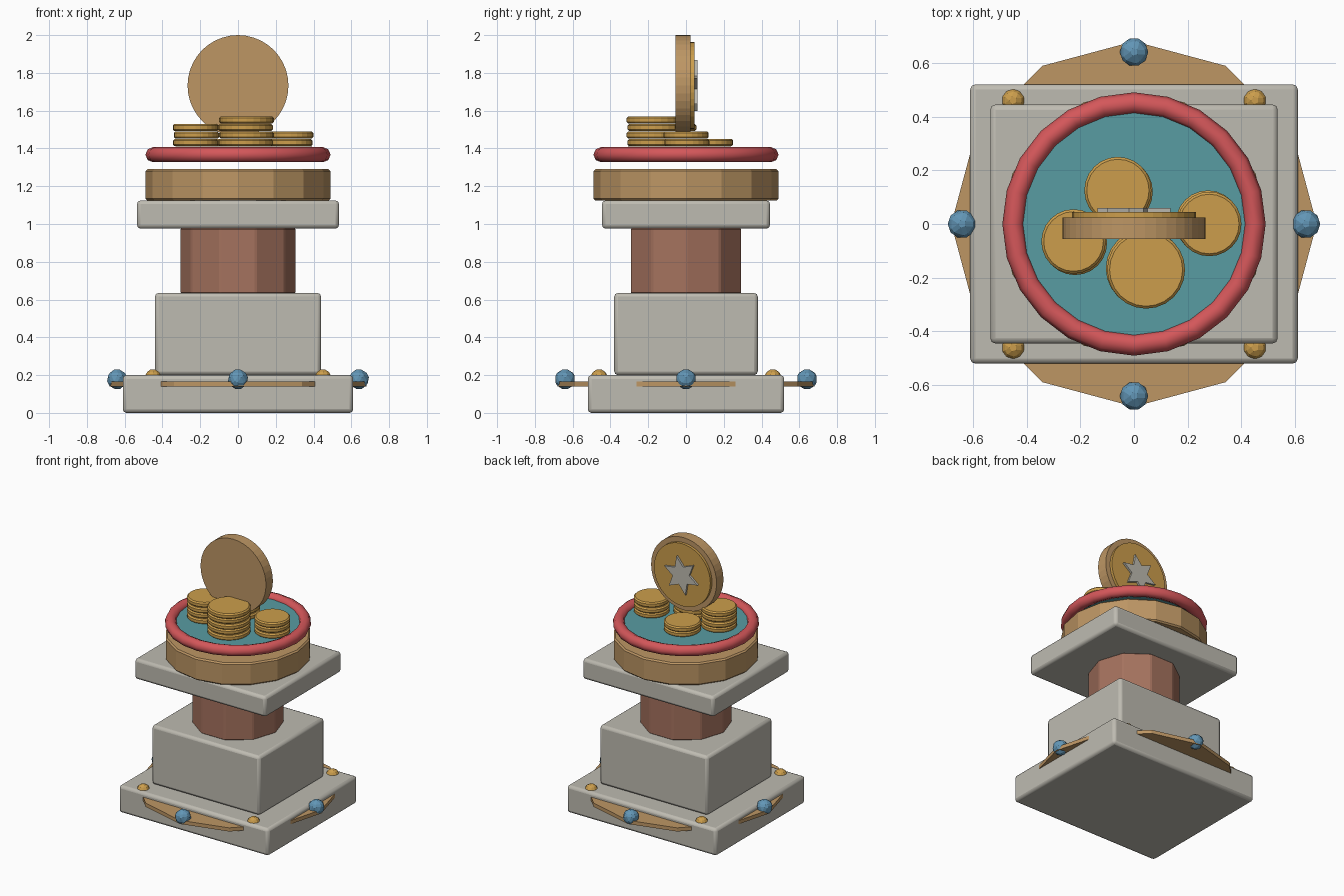
import bpy, bmesh
from math import radians, sin, cos, pi

default = bpy.data.objects.get("Cube")
if default:
    bpy.data.objects.remove(default, do_unlink=True)


def material(name, *srgb):
    """Flat colour given as 0-255 display values, stored as linear."""
    lin = [((c / 255 + 0.055) / 1.055) ** 2.4 for c in srgb] + [1]
    m = bpy.data.materials.new(name)
    m.use_nodes = True
    m.diffuse_color = lin
    m.node_tree.nodes["Principled BSDF"].inputs["Base Color"].default_value = lin
    return m


STONE = material("pale stone", 190, 187, 177)
CLAY = material("clay brown", 165, 114, 94)
BRONZE = material("bronze", 189, 150, 100)
GOLD = material("gold", 204, 158, 76)
RED = material("red", 212, 87, 90)
TEAL = material("teal", 88, 156, 162)
BLUE = material("blue gem", 98, 150, 182)


def finish(name, mat, bevel=0.0, segments=1, smooth=None):
    """Name and colour the active object, bevel its sharp edges, set shading."""
    ob = bpy.context.object
    ob.name = name
    ob.data.materials.append(mat)
    if bevel:
        mod = ob.modifiers.new("Bevel", "BEVEL")
        mod.width, mod.segments = bevel, segments
        mod.limit_method, mod.angle_limit = "ANGLE", radians(30)
    if smooth:
        bpy.ops.object.shade_smooth_by_angle(angle=radians(smooth))
    return ob


def block(name, half_x, half_y, z0, z1):
    bpy.ops.mesh.primitive_cube_add(size=2, location=(0, 0, (z0 + z1) / 2))
    bpy.context.object.scale = (half_x, half_y, (z1 - z0) / 2)
    bpy.ops.object.transform_apply(location=False, rotation=False, scale=True)
    finish(name, STONE, 0.02, 2, 35)


def disc(name, mat, radius, z0, z1, sides, x=0, y=0, bevel=0.0, turn=0):
    bpy.ops.mesh.primitive_cylinder_add(
        vertices=sides, radius=radius, depth=z1 - z0,
        location=(x, y, (z0 + z1) / 2), rotation=(0, 0, turn))
    return finish(name, mat, bevel)


def upright_disc(name, mat, radius, y0, y1, z, bevel=0.0):
    bpy.ops.mesh.primitive_cylinder_add(
        vertices=40, radius=radius, depth=y1 - y0,
        location=(0, (y0 + y1) / 2, z), rotation=(pi / 2, 0, 0))
    finish(name, mat, bevel)


def gem(name, mat, radius, x, y, z):
    bpy.ops.mesh.primitive_ico_sphere_add(subdivisions=1, radius=radius, location=(x, y, z))
    finish(name, mat, 0.009)


# Pedestal
block("base_slab", 0.61, 0.52, 0, 0.2)
block("lower_block", 0.44, 0.38, 0.2, 0.635)
disc("column", CLAY, 0.307, 0.63, 0.98, 10, bevel=0.008, turn=pi / 2)
block("upper_slab", 0.535, 0.445, 0.975, 1.125)

# Thin plate through the base, with gems around it
disc("base_plate", BRONZE, 0.68, 0.14, 0.167, 12)
for i, (x, y) in enumerate([(0.64, 0), (0, 0.64), (-0.64, 0), (0, -0.64)]):
    gem(f"blue_gem_{i + 1}", BLUE, 0.063, x, y, 0.178)
for sx in (-1, 1):
    for sy in (-1, 1):
        gem(f"gold_stud_{'left' if sx > 0 else 'right'}_{'back' if sy > 0 else 'front'}",
            GOLD, 0.052, sx * 0.45, sy * 0.46, 0.188)

# Drum, tray and rim
disc("drum", BRONZE, 0.49, 1.125, 1.29, 16, bevel=0.01)
disc("tray", TEAL, 0.43, 1.345, 1.375, 24)
bpy.ops.mesh.primitive_torus_add(major_radius=0.45, minor_radius=0.04, major_segments=24,
                                 minor_segments=8, location=(0, 0, 1.367))
finish("rim", RED, smooth=60)

# Coin stacks: x, y, radius, number of coins
STACKS = [(0.045, -0.17, 0.145, 5), (-0.22, -0.07, 0.12, 4),
          (0.28, 0, 0.12, 3), (-0.055, 0.12, 0.125, 2)]
for s, (x, y, r, count) in enumerate(STACKS):
    for k in range(count):
        z = 1.372 + k * 0.04
        wobble = 0.005 * (k % 2)
        disc(f"coin_{s + 1}_{k + 1}", GOLD, r, z, z + 0.038, 24,
             x - wobble, y + wobble, bevel=0.009)

# Large standing coin with a raised face
MID = 1.733
upright_disc("large_coin", BRONZE, 0.267, -0.055, 0.025, MID)
upright_disc("large_coin_face", GOLD, 0.23, 0.02, 0.045, MID)

# Six-pointed star on the coin's back
bm = bmesh.new()
ring = []
for i in range(12):
    r = 0.14 if i % 2 == 0 else 0.07
    a = radians(15 + 30 * i)
    ring.append(bm.verts.new((r * cos(a), 0.04, MID + r * sin(a))))
face = bm.faces.new(ring)
extruded = bmesh.ops.extrude_face_region(bm, geom=[face])["geom"]
bmesh.ops.translate(bm, vec=(0, 0.02, 0),
                    verts=[g for g in extruded if isinstance(g, bmesh.types.BMVert)])
bmesh.ops.recalc_face_normals(bm, faces=bm.faces)
mesh = bpy.data.meshes.new("star")
bm.to_mesh(mesh)
bm.free()
mesh.materials.append(STONE)
bpy.context.collection.objects.link(bpy.data.objects.new("star", mesh))
